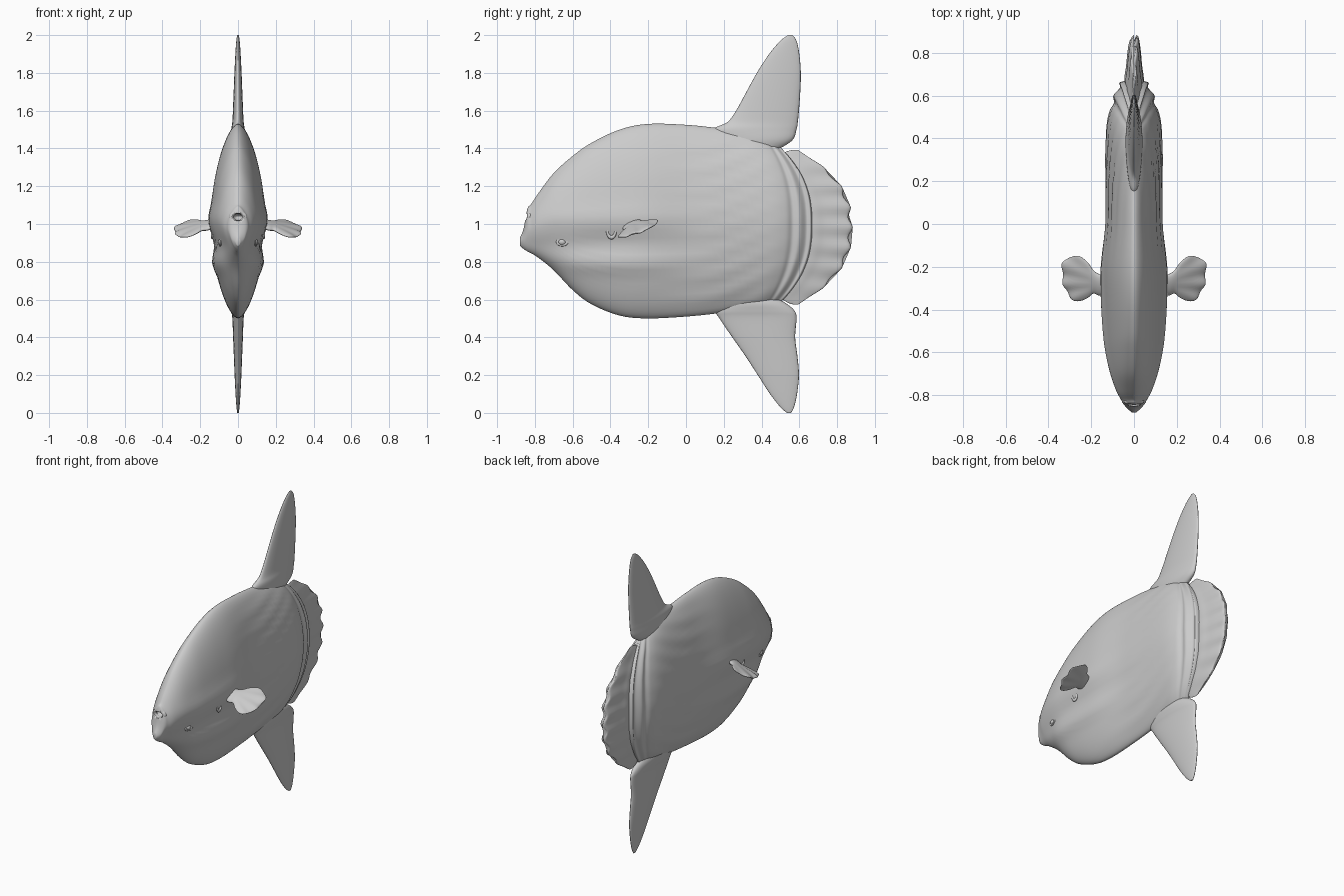
import bpy, bmesh, math
from mathutils import Matrix


def spline(rows, steps):
    """Smoothly subdivide a list of section rows (Catmull-Rom)."""
    out = []
    for i in range(len(rows) - 1):
        p0, p1 = rows[max(i - 1, 0)], rows[i]
        p2, p3 = rows[i + 1], rows[min(i + 2, len(rows) - 1)]
        for s in range(steps):
            t = s / steps
            out.append([0.5 * (2 * b + (c - a) * t + (2 * a - 5 * b + 4 * c - d) * t * t
                        + (3 * b - a - 3 * c + d) * t ** 3)
                        for a, b, c, d in zip(p0, p1, p2, p3)])
    return out + [list(rows[-1])]


def finish(name, bm):
    bmesh.ops.recalc_face_normals(bm, faces=bm.faces)
    for f in bm.faces:
        f.smooth = True
    me = bpy.data.meshes.new(name)
    bm.to_mesh(me)
    bm.free()
    ob = bpy.data.objects.new(name, me)
    bpy.context.collection.objects.link(ob)
    return ob


def loft(name, rows, point, n, steps):
    """Skin rings; point(row, angle, t) gives each position."""
    bm = bmesh.new()
    secs = spline(rows, steps)
    rings = [[bm.verts.new(point(r, 2 * math.pi * k / n, j / (len(secs) - 1)))
              for k in range(n)] for j, r in enumerate(secs)]
    for a, b in zip(rings, rings[1:]):
        for k in range(n):
            bm.faces.new((a[k], a[k - 1], b[k - 1], b[k]))
    bm.faces.new(rings[0])
    bm.faces.new(rings[-1])
    return finish(name, bm)


def mirror(ob):
    ob.modifiers.new("mirror", 'MIRROR').use_axis[0] = True


def gauss(d, s):
    return math.exp(-(d / s) ** 2)


def section(row, a):
    """Lens-shaped cross-section whose middle bulges backwards."""
    y, bulge, top, bot, w = row
    v = math.sin(a)
    width = max(0.0, 1 - abs(v) ** 1.7) ** 0.6
    side = 1 if math.cos(a) > 0 else -1
    z = (top + bot) / 2 + v * (top - bot) / 2
    return side, width, w * width, y + bulge * (1 - abs(v) ** 2.5), z, v


def body_point(row, a, t):
    side, width, x, y, z, v = section(row, a)
    # brow ridge, cheek groove and belly ridge
    head = gauss(y + 0.38, 0.36)
    bump = head * (0.014 * gauss(z - 1.03, 0.06) - 0.014 * gauss(z - 0.89, 0.05)
                   + 0.016 * gauss(z - 0.79, 0.05))
    # long skin wrinkles along the flanks
    flank = gauss(y - 0.2, 0.25)
    bump += flank * 0.004 * math.sin(55 * z - 16 * y + 1.5 * math.sin(9 * y))
    return (side * max(0, x + bump * min(1, width * 1.3) * min(1, x / 0.05)), y, z)


# body sections: y at rim, backward bulge, top z, bottom z, half width
body = loft("body", [
    (-0.88, 0, 0.925, 0.885, 0.012), (-0.86, 0, 0.975, 0.868, 0.034),
    (-0.84, 0, 1.08, 0.855, 0.05), (-0.82, 0, 1.105, 0.845, 0.06),
    (-0.78, 0, 1.165, 0.82, 0.08), (-0.70, 0, 1.27, 0.755, 0.105),
    (-0.60, 0, 1.36, 0.65, 0.125), (-0.50, 0, 1.43, 0.575, 0.135),
    (-0.35, 0, 1.50, 0.515, 0.143), (-0.20, 0, 1.53, 0.50, 0.145),
    (0.0, 0, 1.525, 0.51, 0.13), (0.15, 0.01, 1.51, 0.525, 0.13),
    (0.30, 0.05, 1.49, 0.545, 0.132), (0.37, 0.09, 1.47, 0.555, 0.128),
    (0.41, 0.12, 1.455, 0.565, 0.113), (0.43, 0.135, 1.445, 0.57, 0.093),
    (0.45, 0.15, 1.435, 0.575, 0.096), (0.475, 0.162, 1.42, 0.58, 0.066),
    (0.495, 0.165, 1.41, 0.585, 0.068), (0.505, 0.165, 1.40, 0.59, 0.035)],
    body_point, 72, 5)

# mouth opening with its lip ring
bm = bmesh.new()
bmesh.ops.create_uvsphere(bm, u_segments=24, v_segments=12, radius=1, matrix=Matrix.Translation(
    (0, -0.85, 1.037)) @ Matrix.Diagonal((0.032, 0.06, 0.02, 1)))
cutter = finish("mouth_cutter", bm)
cutter.hide_render = True
cutter.hide_set(True)
cut = body.modifiers.new("mouth", 'BOOLEAN')
cut.operation = 'DIFFERENCE'
cut.object = cutter


def ring(name, loc, rot, scale, minor):
    bpy.ops.mesh.primitive_torus_add(major_segments=32, minor_segments=10, major_radius=1,
                                     minor_radius=minor, location=loc, rotation=rot)
    ob = bpy.context.object
    ob.name = name
    ob.scale = scale
    bpy.ops.object.transform_apply(location=True, rotation=True, scale=True)
    bpy.ops.object.shade_smooth()
    return ob


ring("lips", (0, -0.828, 1.037), (math.pi / 2, 0, 0), (0.036, 0.026, 0.036), 0.35)


# rudder-like tail fan with radial folds and a scalloped edge
def tail_point(row, a, t):
    side, width, x, y, z, v = section(row, a)
    fold = math.cos(v * 7.5 * math.pi)
    y += 0.012 * t * t * fold * (1 - v ** 6)
    return (side * x + 0.006 * t * fold * width + 0.0, y, z)


loft("tail_fan", [
    (0.45, 0.15, 1.36, 0.62, 0.045), (0.51, 0.17, 1.375, 0.60, 0.045),
    (0.535, 0.20, 1.385, 0.585, 0.036), (0.565, 0.24, 1.392, 0.575, 0.028),
    (0.59, 0.27, 1.392, 0.573, 0.018), (0.597, 0.274, 1.388, 0.577, 0.006)],
    tail_point, 144, 4)


# upright fins: z, front y, rear y, half thickness
def fin_point(row, a, t):
    z, y0, y1, w = row
    c = math.cos(a)
    return (w * math.sin(a), (y0 + y1) / 2 + c * (y1 - y0) / 2, z)


loft("dorsal_fin", [
    (1.38, 0.22, 0.46, 0.03), (1.44, 0.18, 0.56, 0.04), (1.50, 0.145, 0.585, 0.036),
    (1.54, 0.22, 0.592, 0.03), (1.60, 0.265, 0.598, 0.027), (1.70, 0.32, 0.605, 0.023),
    (1.80, 0.375, 0.608, 0.019), (1.90, 0.44, 0.60, 0.014), (1.97, 0.50, 0.585, 0.009),
    (2.0, 0.54, 0.563, 0.004)], fin_point, 32, 5)
loft("anal_fin", [
    (0.62, 0.22, 0.46, 0.03), (0.58, 0.18, 0.53, 0.04), (0.54, 0.155, 0.575, 0.036),
    (0.50, 0.177, 0.585, 0.03), (0.40, 0.245, 0.578, 0.026), (0.30, 0.315, 0.59, 0.022),
    (0.20, 0.38, 0.598, 0.018), (0.10, 0.445, 0.588, 0.013), (0.03, 0.50, 0.572, 0.008),
    (0.0, 0.535, 0.556, 0.004)], fin_point, 32, 5)


# side fins: x, front y, rear y, half thickness, on a tilted plane with ribs
def side_fin_point(row, a, t):
    x, y0, y1, w = row
    c = math.cos(a)
    y = (y0 + y1) / 2 + c * (y1 - y0) / 2
    ang = math.atan2(y + 0.28, x - 0.12)
    rib = max(0, t - 0.3) * math.cos(ang * 16)
    z = 0.98 - 0.3 * (x - 0.24) + 0.4 * (y + 0.26) + w * math.sin(a)
    return (x + 0.007 * rib, y + 0.006 * rib * c, z + 0.005 * rib)


mirror(loft("side_fin", [
    (0.11, -0.33, -0.24, 0.022), (0.16, -0.335, -0.235, 0.02), (0.19, -0.325, -0.215, 0.018),
    (0.215, -0.345, -0.18, 0.016), (0.25, -0.36, -0.153, 0.014), (0.28, -0.357, -0.15, 0.012),
    (0.31, -0.325, -0.157, 0.010), (0.328, -0.285, -0.175, 0.007),
    (0.335, -0.25, -0.195, 0.003)], side_fin_point, 48, 4))

# gill openings in front of the side fins
mirror(ring("gill_opening", (0.137, -0.395, 0.965), (0, math.pi / 2, 0), (0.036, 0.022, 0.02), 0.3))

# eyes with a lid ring
bm = bmesh.new()
bmesh.ops.create_uvsphere(bm, u_segments=20, v_segments=12, radius=1, matrix=Matrix.Translation(
    (0.093, -0.655, 0.905)) @ Matrix.Diagonal((0.012, 0.02, 0.016, 1)))
mirror(finish("eye", bm))
mirror(ring("eye_lid", (0.095, -0.655, 0.905), (0, math.pi / 2, -0.2), (0.018, 0.026, 0.014), 0.3))
